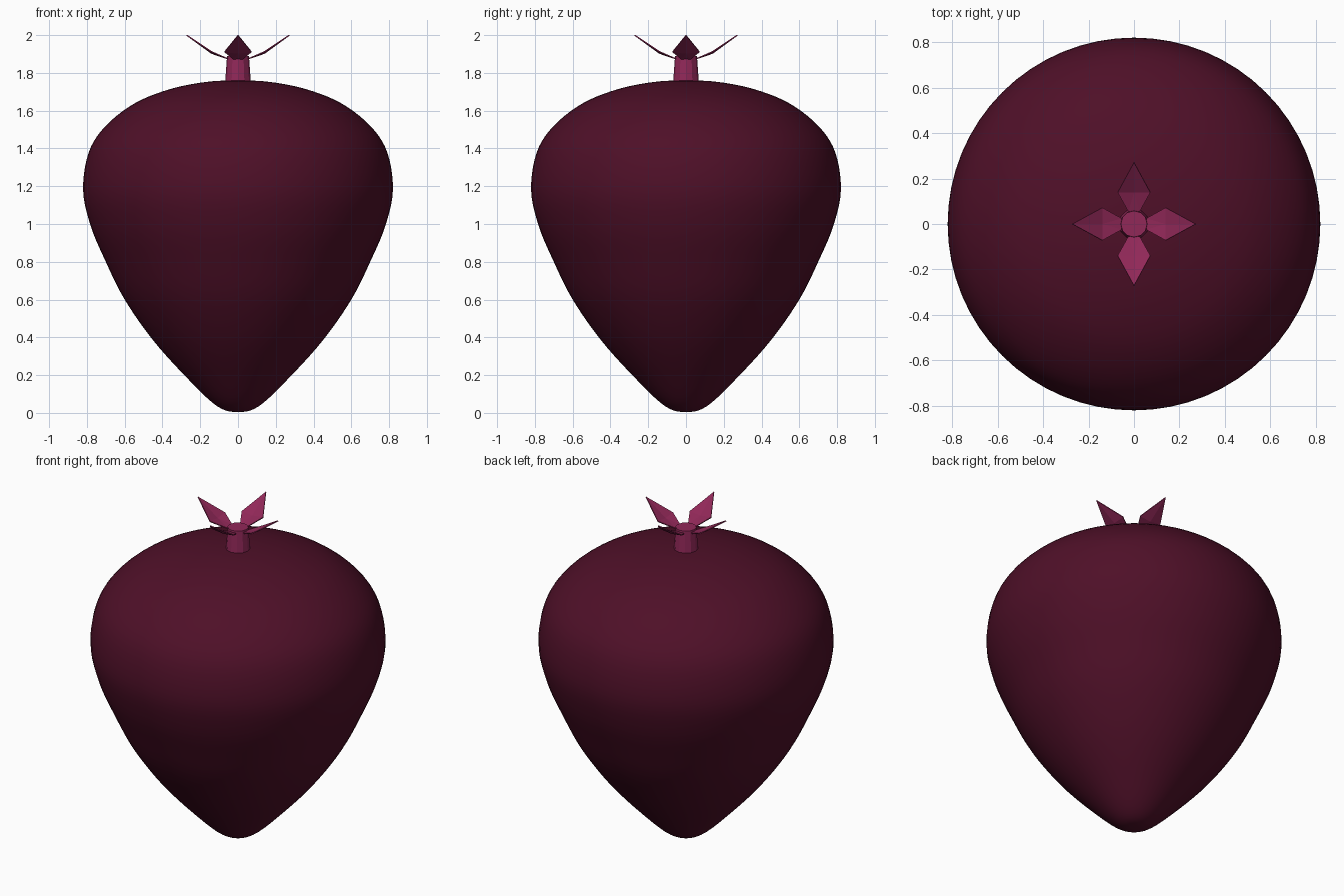
import bpy, bmesh, math
from mathutils import Matrix, Vector
from mathutils.geometry import interpolate_bezier

cube = bpy.data.objects.get("Cube")
if cube:
    bpy.data.objects.remove(cube, do_unlink=True)


def make_material(name, rgb):
    mat = bpy.data.materials.new(name)
    mat.use_nodes = True
    mat.diffuse_color = (*rgb, 1)
    mat.node_tree.nodes["Principled BSDF"].inputs["Base Color"].default_value = (*rgb, 1)
    return mat


def make_object(name, bm, mat, smooth=False):
    bmesh.ops.recalc_face_normals(bm, faces=bm.faces)
    mesh = bpy.data.meshes.new(name)
    bm.to_mesh(mesh)
    bm.free()
    mesh.materials.append(mat)
    for face in mesh.polygons:
        face.use_smooth = smooth
    obj = bpy.data.objects.new(name, mesh)
    bpy.context.collection.objects.link(obj)
    return obj


def smooth_profile(points, steps=5):
    """Curve through the points, with level tangents on the axis at both ends."""
    pts = [Vector((r, 0, z)) for r, z in points]
    mirror = lambda p: Vector((-p.x, 0, p.z))
    pts = [mirror(pts[1])] + pts + [mirror(pts[-2])]
    path = [pts[1]]
    for a, b, c, d in zip(pts, pts[1:], pts[2:], pts[3:]):
        path += interpolate_bezier(b, b + (c - a) / 6, c - (d - b) / 6, c, steps + 1)[1:]
    return path


skin = make_material("dark plum skin", (0.077, 0.005, 0.021))
crown = make_material("crimson crown", (0.283, 0.021, 0.098))

# Fruit body: smooth turned profile
profile = [(0, 0.005), (0.11, 0.035), (0.27, 0.185), (0.45, 0.385), (0.60, 0.60),
           (0.70, 0.80), (0.78, 0.99), (0.82, 1.18), (0.79, 1.38), (0.70, 1.52),
           (0.545, 1.64), (0.36, 1.714), (0.17, 1.752), (0, 1.76)]
bm = bmesh.new()
path = [bm.verts.new(p) for p in smooth_profile(profile)]
edges = [bm.edges.new(pair) for pair in zip(path, path[1:])]
bmesh.ops.spin(bm, geom=path + edges, cent=(0, 0, 0), axis=(0, 0, 1),
               angle=math.tau, steps=64)
bmesh.ops.remove_doubles(bm, verts=bm.verts, dist=0.0005)
make_object("fruit_body", bm, skin, smooth=True)

# Stem: short faceted taper
bm = bmesh.new()
bmesh.ops.create_cone(bm, cap_ends=True, segments=12, radius1=0.07, radius2=0.058,
                      depth=0.17, matrix=Matrix.Translation((0, 0, 1.805)))
make_object("stem", bm, crown)

# Crown leaves: four thin pointed blades with a slight crease
for i, name in enumerate(("left", "back", "right", "front")):
    bm = bmesh.new()
    base_a, base_b, side_a, side_b, tip, mid = [bm.verts.new(p) for p in (
        (0.055, -0.025, 1.875), (0.055, 0.025, 1.875), (0.14, -0.072, 1.912),
        (0.14, 0.072, 1.912), (0.272, 0, 2.0), (0.14, 0, 1.904))]
    for corners in ((base_a, side_a, mid), (base_a, mid, base_b), (base_b, mid, side_b),
                    (side_a, tip, mid), (mid, tip, side_b)):
        bm.faces.new(corners)
    bmesh.ops.rotate(bm, verts=bm.verts, cent=(0, 0, 0),
                     matrix=Matrix.Rotation(i * math.pi / 2, 3, "Z"))
    leaf = make_object("crown_leaf_" + name, bm, crown)
    thickness = leaf.modifiers.new("thickness", "SOLIDIFY")
    thickness.thickness = 0.006
    thickness.offset = 0
